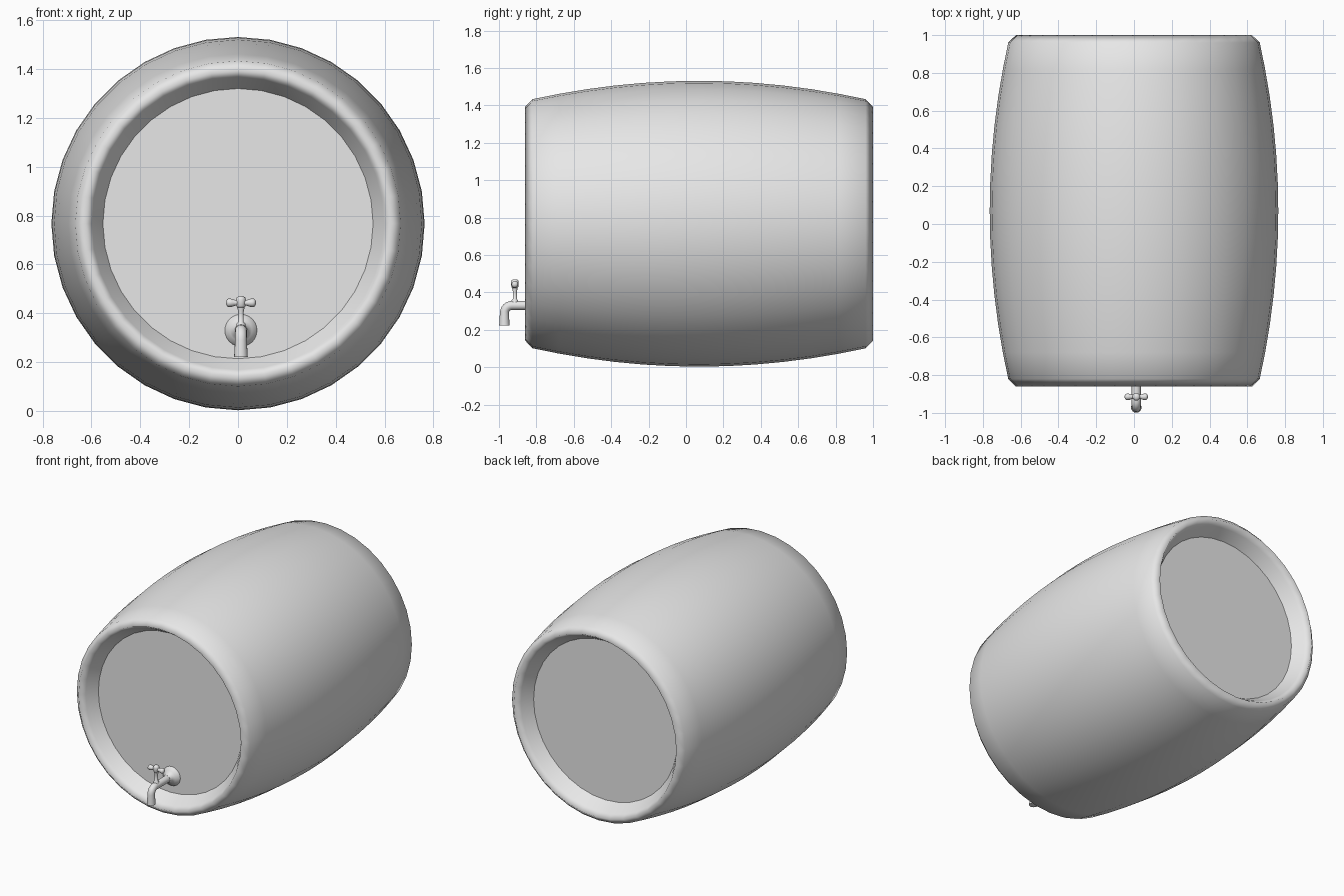
import bpy, bmesh, math
from mathutils import Vector

cube = bpy.data.objects.get("Cube")
if cube:
    bpy.data.objects.remove(cube, do_unlink=True)

grey = bpy.data.materials.new("plain_grey")
grey.use_nodes = True
grey.diffuse_color = (0.8, 0.8, 0.8, 1)
grey.node_tree.nodes["Principled BSDF"].inputs["Base Color"].default_value = (0.8, 0.8, 0.8, 1)

MID_Y, MID_Z = 0.07, 0.767      # barrel centre
HALF, RECESS = 0.93, 0.115      # half length, depth of the end boards
TAP_X, TAP_Z = 0.012, 0.33


def sweep(name, stations, sides, caps=True, angle=180):
    """Skin circles given as (centre, direction, radius)."""
    bm = bmesh.new()
    rings = []
    for centre, direction, radius in stations:
        d = Vector(direction).normalized()
        side = Vector((0, 1, 0)) if abs(d.x) > 0.9 else Vector((1, 0, 0))
        up = d.cross(side)
        steps = [2 * math.pi * i / sides for i in range(sides)]
        rings.append([bm.verts.new(Vector(centre) + radius * (side * math.cos(a) + up * math.sin(a)))
                      for a in steps])
    for a, b in zip(rings, rings[1:]):
        for i in range(sides):
            j = (i + 1) % sides
            bm.faces.new((a[i], a[j], b[j], b[i]))
    if caps:
        bm.faces.new(rings[0])
        bm.faces.new(rings[-1])
    bmesh.ops.recalc_face_normals(bm, faces=bm.faces)
    mesh = bpy.data.meshes.new(name)
    bm.to_mesh(mesh)
    bm.free()
    mesh.materials.append(grey)
    obj = bpy.data.objects.new(name, mesh)
    bpy.context.collection.objects.link(obj)
    bpy.ops.object.select_all(action="DESELECT")
    obj.select_set(True)
    bpy.context.view_layer.objects.active = obj
    bpy.ops.object.shade_smooth_by_angle(angle=math.radians(angle))
    return obj


def lathe(name, origin, axis, profile, sides=16, angle=60):
    """Turn a profile of (distance along axis, radius)."""
    o, d = Vector(origin), Vector(axis)
    return sweep(name, [(o + d * t, d, r) for t, r in profile], sides, angle=angle)


# Barrel shell: bulging staves, rounded rims, sloping inner walls, end boards
rim = [(HALF - RECESS, 0.553), (HALF - 0.04, 0.598), (HALF, 0.625), (HALF - 0.04, 0.666)]
bulge = [(t, 0.764 - 0.124 * t * t) for t in (0.75, 0.6, 0.45, 0.3, 0.15, 0)]
half = rim + bulge
profile = [(-t, r) for t, r in half] + [(t, r) for t, r in half[-2::-1]]
shell = [((0, MID_Y + t, MID_Z), (0, 1, 0), r) for t, r in profile]
sweep("barrel_shell", shell, 36, caps=False)

for name, side in (("front_board", -1), ("back_board", 1)):
    y = MID_Y + side * (HALF - RECESS)
    lathe(name, (0, y, MID_Z), (0, -side, 0), [(0, 0.553), (0.01, 0.553)], 36, 30)

# Tap flange flaring onto the front board
board_y = MID_Y - HALF + RECESS
lathe("tap_flange", (TAP_X, board_y, TAP_Z), (0, -1, 0),
      [(0, 0.066), (0.01, 0.062), (0.022, 0.045), (0.035, 0.031), (0.055, 0.025)], 24)

# Tap pipe with an elbow turning down into the spout
bend, spout_y = 0.04, -0.971
path = [((TAP_X, board_y, TAP_Z), (0, -1, 0), 0.024)]
for i in range(7):
    a = math.pi / 2 * i / 6
    c = (TAP_X, spout_y + bend - bend * math.sin(a), TAP_Z - bend + bend * math.cos(a))
    path.append((c, (0, -math.cos(a), -math.sin(a)), 0.024))
path.append(((TAP_X, spout_y, 0.222), (0, 0, -1), 0.028))
sweep("tap_pipe", path, 16, angle=60)

# Valve stem and cross handle
stem_y = -0.915
lathe("tap_stem", (TAP_X, stem_y, TAP_Z), (0, 0, 1),
      [(0, 0.018), (0.027, 0.018), (0.035, 0.011), (0.075, 0.011), (0.1, 0.016)], 12)
lathe("handle_hub", (TAP_X, stem_y, 0), (0, 0, 1),
      [(0.423, 0.014), (0.43, 0.019), (0.455, 0.02), (0.464, 0.018), (0.47, 0.01)], 16)
arm = [(0.0, 0.012), (0.025, 0.012), (0.036, 0.016), (0.05, 0.018), (0.057, 0.014), (0.061, 0.006)]
for name, side in (("handle_arm_left", 1), ("handle_arm_right", -1)):
    lathe(name, (TAP_X, stem_y, 0.443), (side, 0, 0), arm, 12)
